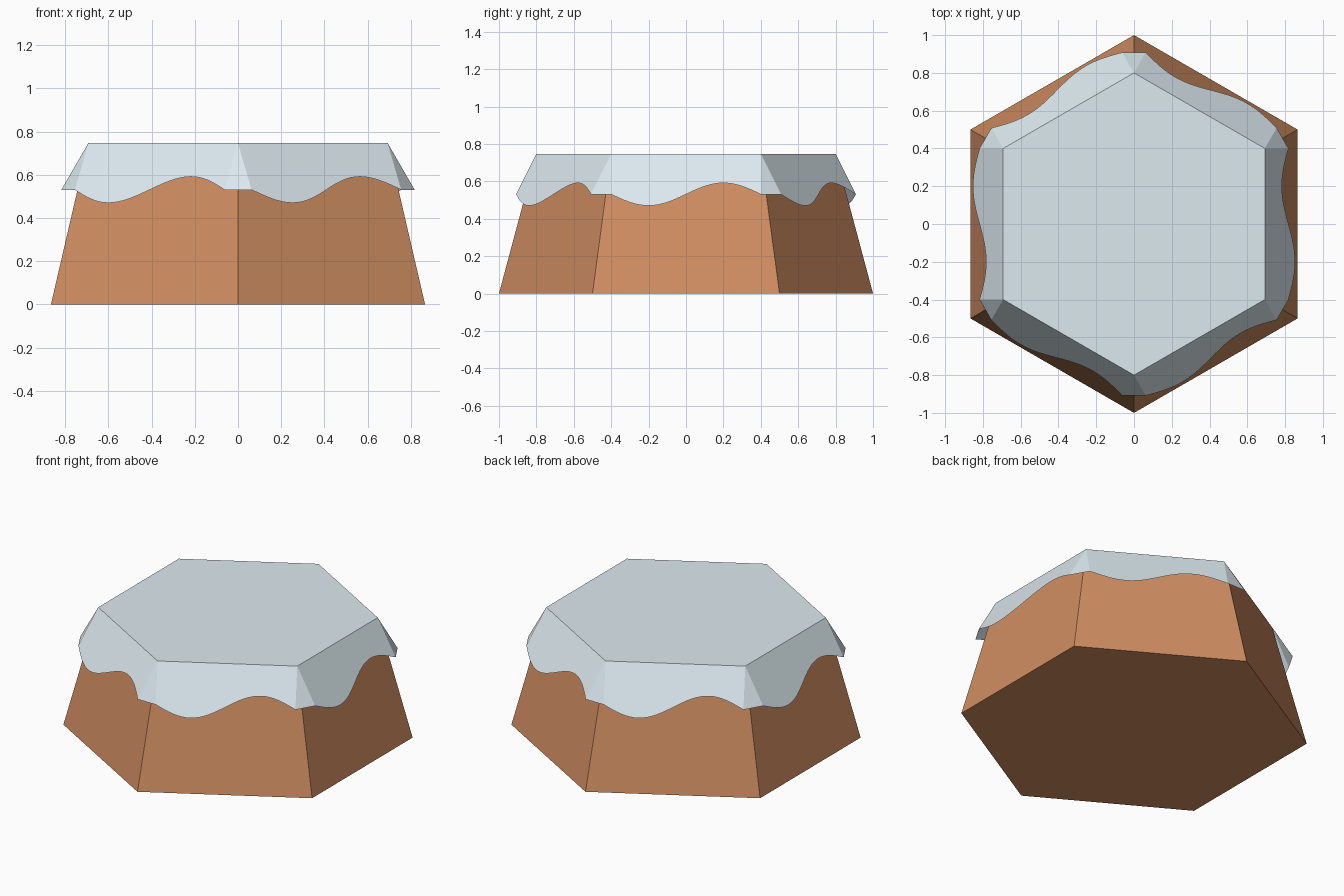
import bpy, bmesh, math
from mathutils import Vector

if "Cube" in bpy.data.objects:
    bpy.data.objects.remove(bpy.data.objects["Cube"])

H = 0.747            # height
R_BOTTOM, R_TOP = 1.0, 0.8
TILT = math.radians(30)    # icing flaps lean out from vertical
DROP, WAVE = 0.25, 0.07    # flap length and ripple, along the flap
STEPS = 32


def ring(r, z):
    return [Vector((r * math.cos(math.radians(30 + 60 * i)),
                    r * math.sin(math.radians(30 + 60 * i)), z)) for i in range(6)]


def finish(name, bm, color):
    me = bpy.data.meshes.new(name)
    bm.to_mesh(me)
    bm.free()
    mat = bpy.data.materials.new(name + "_color")
    mat.diffuse_color = color
    mat.use_nodes = True
    mat.node_tree.nodes["Principled BSDF"].inputs["Base Color"].default_value = mat.diffuse_color
    me.materials.append(mat)
    ob = bpy.data.objects.new(name, me)
    bpy.context.collection.objects.link(ob)


# Tapered hexagonal body, open on top where the icing closes it
bm = bmesh.new()
low = [bm.verts.new(p) for p in ring(R_BOTTOM, 0)]
high = [bm.verts.new(p) for p in ring(R_TOP, H)]
bm.faces.new(low[::-1])
for i in range(6):
    j = (i + 1) % 6
    bm.faces.new((low[i], low[j], high[j], high[i]))
finish("body", bm, (0.63, 0.27, 0.12, 1))

# Icing sheet: hexagonal top, six rippled flaps, triangular corner folds
bm = bmesh.new()
top = [bm.verts.new(p) for p in ring(R_TOP, H)]
bm.faces.new(top)
hems = []
for i in range(6):
    a, b = top[i], top[(i + 1) % 6]
    out = (a.co + b.co) / 2
    out.z = 0
    down = out.normalized() * math.sin(TILT) - Vector((0, 0, math.cos(TILT)))
    hem = []
    for k in range(STEPS + 1):
        t = k / STEPS
        length = DROP + WAVE * math.sin(2 * math.pi * t)
        hem.append(bm.verts.new(a.co.lerp(b.co, t) + down * length))
    bm.faces.new([b, a] + hem)
    hems.append(hem)
for i in range(6):
    bm.faces.new((top[i], hems[i - 1][-1], hems[i][0]))
finish("icing", bm, (0.72, 0.82, 0.87, 1))
